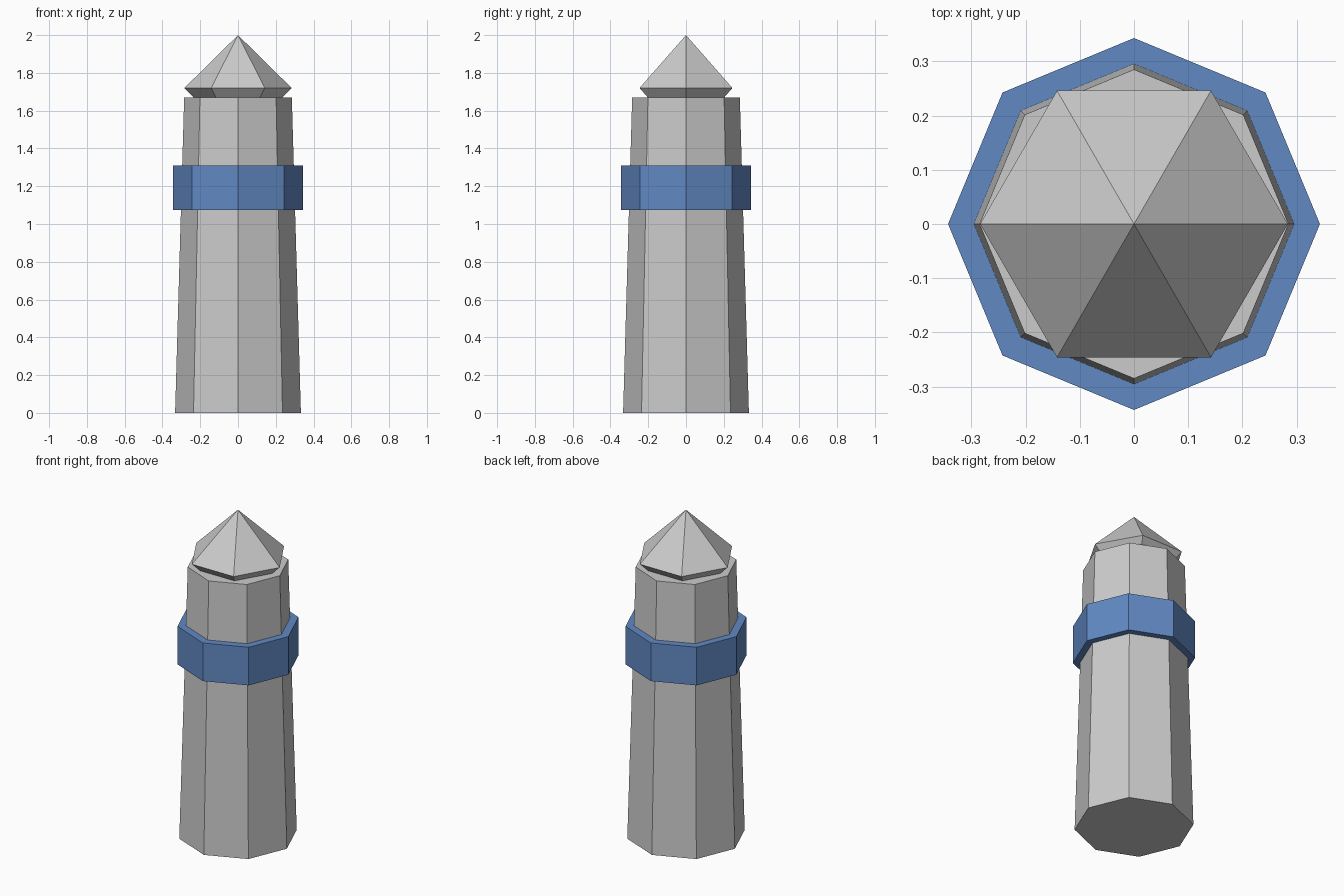
import bpy
import bmesh
from math import pi
from mathutils import Matrix

if "Cube" in bpy.data.objects:
    bpy.data.objects.remove(bpy.data.objects["Cube"])


def frustum(name, sides, r1, r2, z1, z2):
    """Upright flat-faced prism or frustum with corners on the axes."""
    bpy.ops.mesh.primitive_cone_add(vertices=sides, radius1=r1, radius2=r2,
                                    depth=z2 - z1, location=(0, 0, (z1 + z2) / 2))
    ob = bpy.context.object
    ob.name = name
    return ob


# Tapered octagonal shaft
frustum("shaft", 8, 0.333, 0.285, 0, 1.67)

# Blue collar around the shaft
collar = frustum("collar", 8, 0.343, 0.343, 1.075, 1.31)
blue = bpy.data.materials.new("blue")
blue.diffuse_color = (0.12, 0.25, 0.55, 1)
blue.use_nodes = True
blue.node_tree.nodes["Principled BSDF"].inputs["Base Color"].default_value = blue.diffuse_color
collar.data.materials.append(blue)

# Six-sided double-pointed crystal, lower half sunk into the shaft
bm = bmesh.new()
for flip in (0, pi):
    # open cone with corners on +-x, turned over about x for the lower half
    place = (Matrix.Translation((0, 0, 1.72)) @ Matrix.Rotation(flip, 4, 'X')
             @ Matrix.Rotation(pi / 2, 4, 'Z') @ Matrix.Translation((0, 0, 0.14)))
    bmesh.ops.create_cone(bm, cap_ends=False, segments=6, radius1=0.284,
                          radius2=0, depth=0.28, matrix=place)
bmesh.ops.remove_doubles(bm, verts=bm.verts, dist=0.001)
bmesh.ops.recalc_face_normals(bm, faces=bm.faces)
mesh = bpy.data.meshes.new("crystal_tip")
bm.to_mesh(mesh)
bm.free()
bpy.context.collection.objects.link(bpy.data.objects.new("crystal_tip", mesh))
